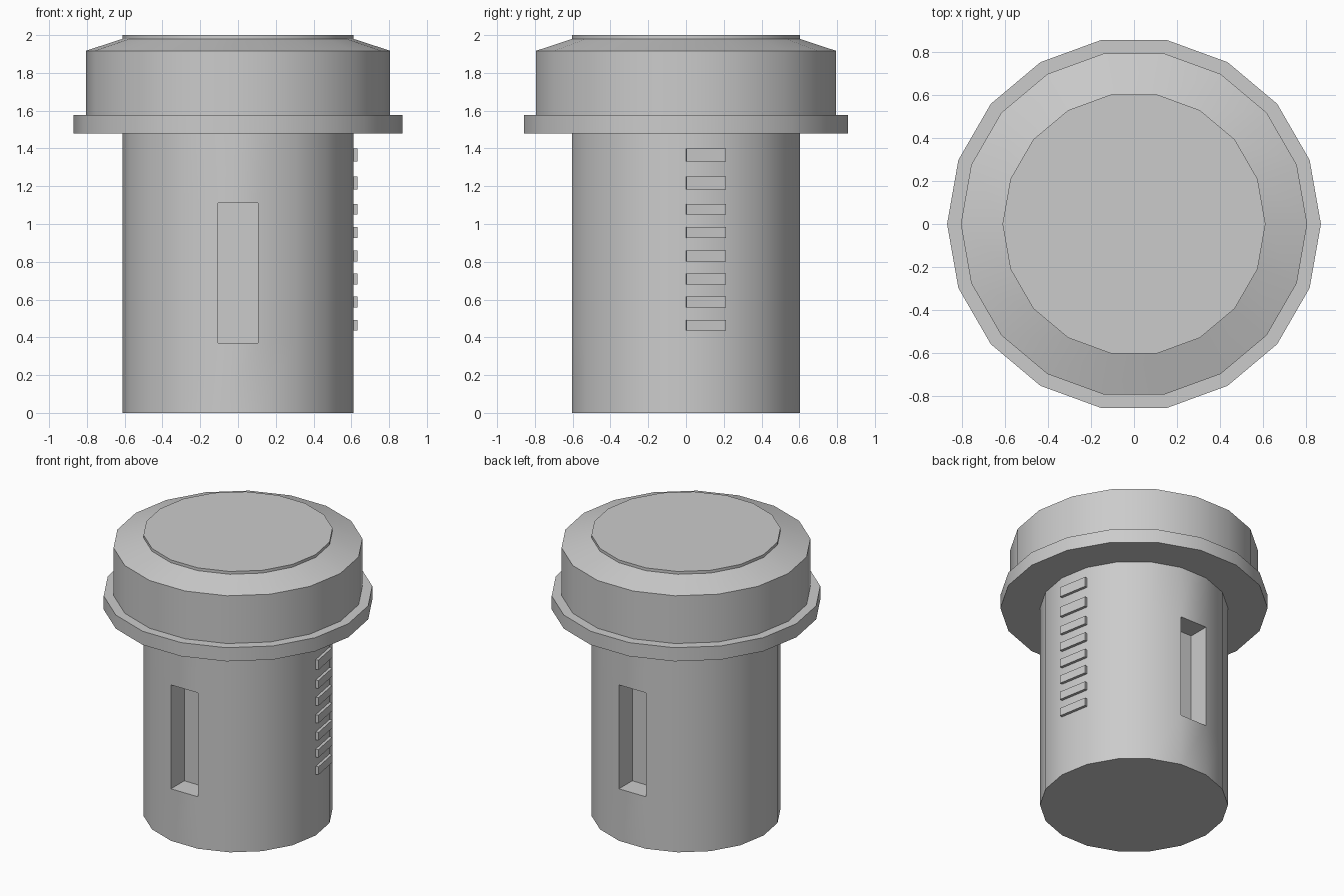
import bpy, bmesh, math
from mathutils import Vector

if "Cube" in bpy.data.objects:
    bpy.data.objects.remove(bpy.data.objects["Cube"])

SIDES = 18
R = 0.612


def point(r, i, z):
    a = 2 * math.pi * i / SIDES
    return Vector((r * math.cos(a), r * math.sin(a), z))


def lathe(bm, profile, caps=False):
    """Revolve (radius, z) pairs; returns bands[level][side] of faces."""
    rings = [[bm.verts.new(point(r, i, z)) for i in range(SIDES)] for r, z in profile]
    bands = []
    for a, b in zip(rings, rings[1:]):
        bands.append([bm.faces.new((a[i], a[(i + 1) % SIDES], b[(i + 1) % SIDES], b[i]))
                      for i in range(SIDES)])
    if caps:
        bm.faces.new(rings[0][::-1])
        bm.faces.new(rings[-1])
    return bands


def finish(bm, name):
    bm.normal_update()
    mesh = bpy.data.meshes.new(name)
    bm.to_mesh(mesh)
    bm.free()
    ob = bpy.data.objects.new(name, mesh)
    bpy.context.collection.objects.link(ob)
    bpy.ops.object.select_all(action='DESELECT')
    ob.select_set(True)
    bpy.context.view_layer.objects.active = ob
    bpy.ops.object.shade_smooth_by_angle(angle=math.radians(30))
    return ob


# Body: full-height column with a recessed slot in its front and back facets
bm = bmesh.new()
bands = lathe(bm, [(R, 0), (R, 0.37), (R, 1.11), (R, 2.0)], caps=True)
for side, inward in ((4, -1), (13, 1)):
    ext = bmesh.ops.extrude_discrete_faces(bm, faces=[bands[1][side]])
    bmesh.ops.translate(bm, verts=ext['faces'][0].verts, vec=(0, 0.15 * inward, 0))
finish(bm, "body")

# Head: flange, drum and sloped shoulder around the column
bm = bmesh.new()
lathe(bm, [(R, 1.48), (0.87, 1.48), (0.87, 1.577), (0.806, 1.577),
           (0.806, 1.917), (R, 1.98)])
finish(bm, "head")

# Level marks: raised bars on one facet of the right side
marks = [(0.435, 0.492), (0.558, 0.615), (0.68, 0.737), (0.802, 0.86),
         (0.926, 0.984), (1.049, 1.107), (1.182, 1.252), (1.33, 1.40)]
normal = Vector((math.cos(math.pi / SIDES), math.sin(math.pi / SIDES), 0))
for n, (z0, z1) in enumerate(marks):
    bm = bmesh.new()
    face = bm.faces.new([bm.verts.new(point(R, i, z))
                         for i, z in ((0, z0), (1, z0), (1, z1), (0, z1))])
    ext = bmesh.ops.extrude_discrete_faces(bm, faces=[face])
    bmesh.ops.translate(bm, verts=ext['faces'][0].verts, vec=normal * 0.02)
    finish(bm, f"level_mark_{n + 1}")
